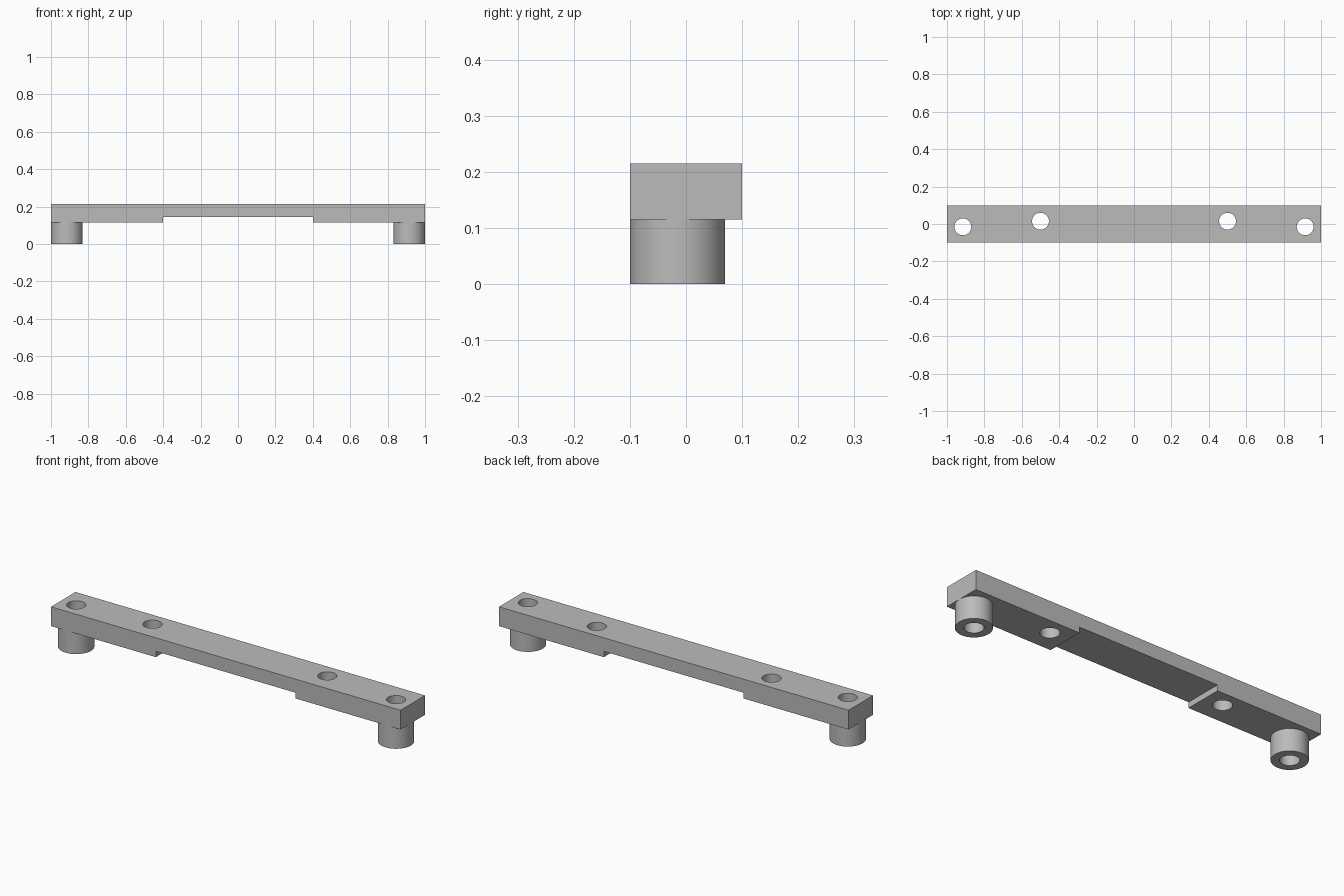
import bpy
import bmesh
import math

cube = bpy.data.objects.get("Cube")
if cube:
    bpy.data.objects.remove(cube, do_unlink=True)

TOP, UNDERSIDE, RECESS = 0.215, 0.115, 0.145
HALF_WIDTH = 0.1
BOSS_X, BOSS_Y, BOSS_R = 0.915, -0.015, 0.0848
HOLE_X, HOLE_Y, HOLE_R = 0.5, 0.015, 0.045

grey = bpy.data.materials.new("plain grey")
grey.use_nodes = True
colour = (0.5, 0.5, 0.5, 1)
grey.diffuse_color = colour
grey.node_tree.nodes["Principled BSDF"].inputs["Base Color"].default_value = colour


def add_object(name, bm):
    bmesh.ops.recalc_face_normals(bm, faces=bm.faces)
    mesh = bpy.data.meshes.new(name)
    bm.to_mesh(mesh)
    bm.free()
    mesh.materials.append(grey)
    obj = bpy.data.objects.new(name, mesh)
    bpy.context.collection.objects.link(obj)
    return obj


def cylinder(name, x, y, radius, low, high):
    bm = bmesh.new()
    bmesh.ops.create_cone(bm, cap_ends=True, segments=64, radius1=radius,
                          radius2=radius, depth=high - low)
    bmesh.ops.translate(bm, verts=bm.verts, vec=(x, y, (low + high) / 2))
    return add_object(name, bm)


def combine(target, tool, operation):
    """Apply a boolean to the target and discard the tool."""
    tool.hide_render = True
    mod = target.modifiers.new("shape", "BOOLEAN")
    mod.object, mod.operation, mod.solver = tool, operation, "EXACT"
    bpy.context.view_layer.objects.active = target
    bpy.ops.object.modifier_apply(modifier=mod.name)
    bpy.data.objects.remove(tool, do_unlink=True)


# Bar: side profile with a shallow recess beneath, extruded across its width
profile = [(-1, TOP), (-1, UNDERSIDE), (-0.4, UNDERSIDE), (-0.4, RECESS),
           (0.4, RECESS), (0.4, UNDERSIDE), (1, UNDERSIDE), (1, TOP)]
bm = bmesh.new()
face = bm.faces.new([bm.verts.new((x, -HALF_WIDTH, z)) for x, z in profile])
extruded = bmesh.ops.extrude_face_region(bm, geom=[face])["geom"]
bmesh.ops.translate(bm, vec=(0, 2 * HALF_WIDTH, 0),
                    verts=[v for v in extruded if isinstance(v, bmesh.types.BMVert)])
bar = add_object("mounting_bar", bm)

# Round feet at both ends, then the four through holes
for side in (-1, 1):
    foot = cylinder("foot", side * BOSS_X, BOSS_Y, BOSS_R, 0, UNDERSIDE + 0.02)
    combine(bar, foot, "UNION")
for side in (-1, 1):
    for x, y in ((BOSS_X, BOSS_Y), (HOLE_X, HOLE_Y)):
        combine(bar, cylinder("hole_cutter", side * x, y, HOLE_R, -0.1, 0.4), "DIFFERENCE")

bpy.ops.object.select_all(action="DESELECT")
bar.select_set(True)
bpy.context.view_layer.objects.active = bar
bpy.ops.object.shade_smooth_by_angle(angle=math.radians(30))
